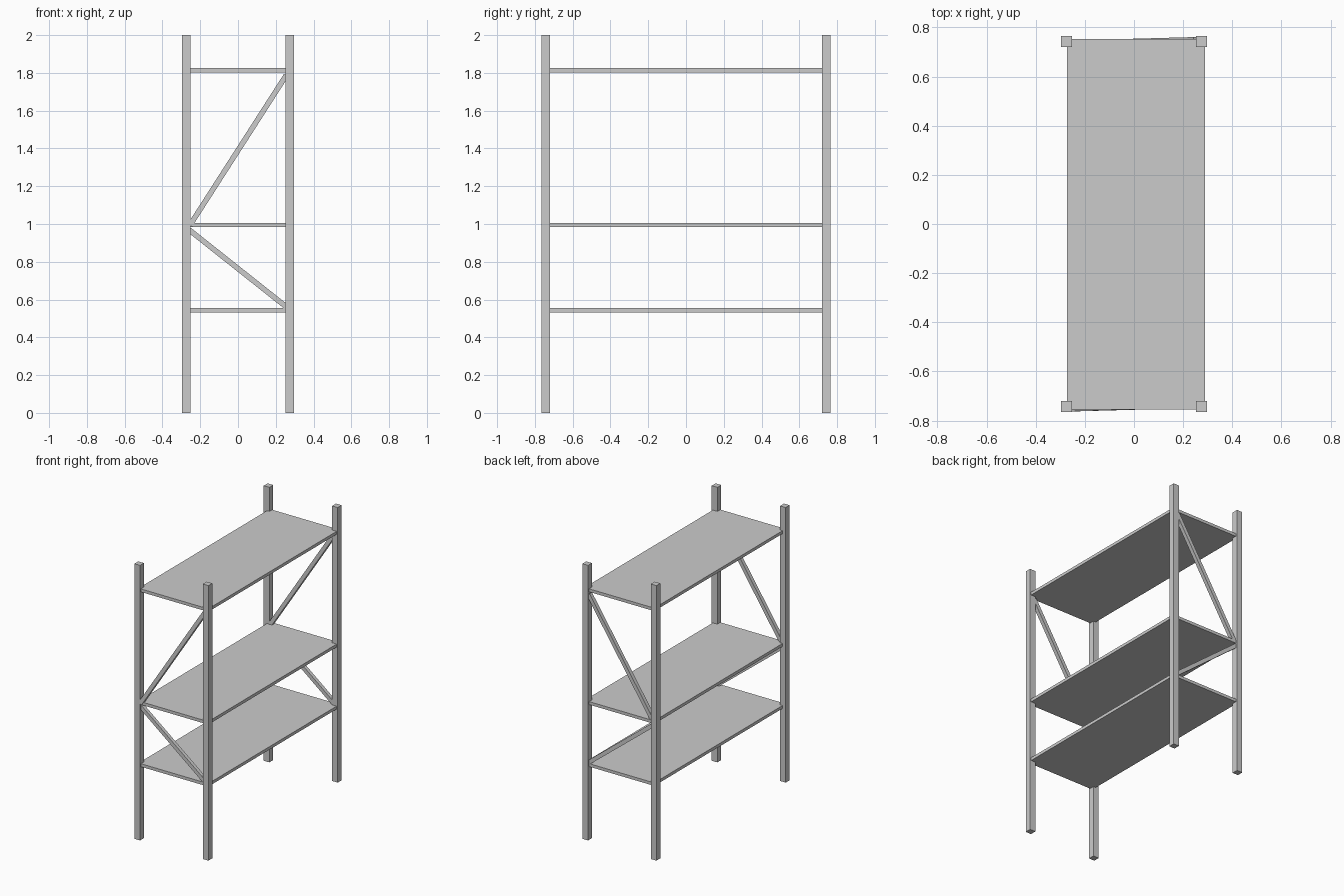
import bpy
from mathutils import Vector

if "Cube" in bpy.data.objects:
    bpy.data.objects.remove(bpy.data.objects["Cube"])


def box(name, lo, hi):
    lo, hi = Vector(lo), Vector(hi)
    bpy.ops.mesh.primitive_cube_add(size=1, location=(lo + hi) / 2)
    ob = bpy.context.object
    ob.name = name
    ob.scale = hi - lo
    return ob


def bar(name, a, b, width, depth):
    # box stretched between two points, square to the front plane
    a, b = Vector(a), Vector(b)
    d = b - a
    bpy.ops.mesh.primitive_cube_add(size=1, location=(a + b) / 2)
    ob = bpy.context.object
    ob.name = name
    ob.scale = (width, depth, d.length)
    z = d.normalized()
    x = Vector((0, 1, 0)).cross(z).normalized()
    y = z.cross(x)
    ob.rotation_mode = 'QUATERNION'
    from mathutils import Matrix
    ob.rotation_quaternion = Matrix((x, y, z)).transposed().to_quaternion()
    return ob


# Four corner posts
PX, PY, P = 0.275, 0.743, 0.0225
for sx, nx in ((-1, "left"), (1, "right")):
    for sy, ny in ((-1, "front"), (1, "back")):
        box(f"{ny}_{nx}_post", (sx * PX - P, sy * PY - P, 0),
            (sx * PX + P, sy * PY + P, 2))

# Three shelf boards
for name, z in (("lower", 0.543), ("middle", 0.994), ("upper", 1.814)):
    box(f"{name}_shelf", (-0.272, -0.755, z - 0.011), (0.289, 0.753, z + 0.011))

# Diagonal braces on both ends; the upper ones lean slightly
for y, end in ((-0.742, "front"), (0.740, "back")):
    bar(f"{end}_upper_brace", (-0.255, y - 0.007, 0.993),
        (0.255, y + 0.007, 1.787), 0.028, 0.028)
    bar(f"{end}_lower_brace", (-0.26, y, 0.97), (0.26, y, 0.558), 0.028, 0.026)
